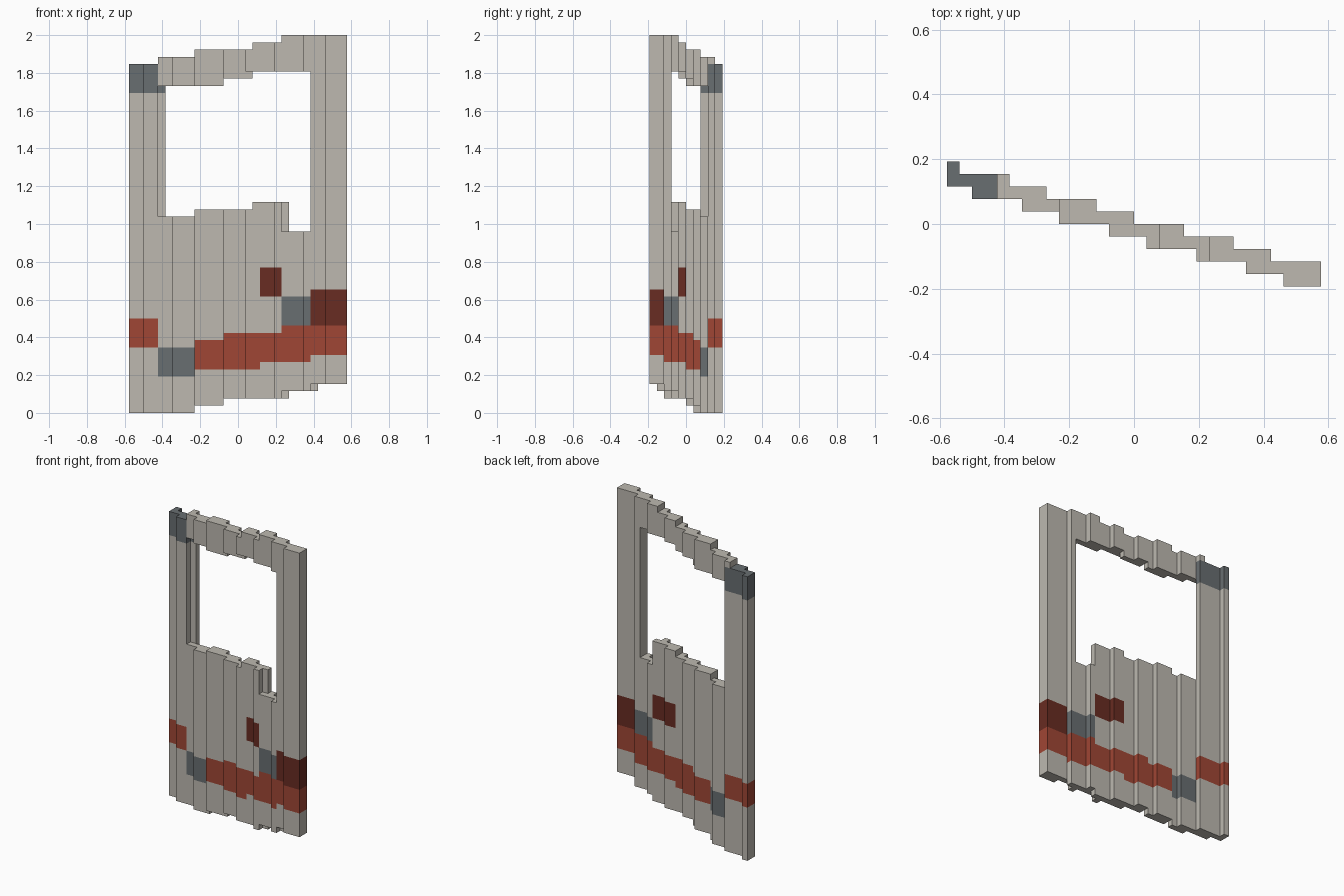
import bpy
import bmesh
from mathutils import Vector

if "Cube" in bpy.data.objects:
    bpy.data.objects.remove(bpy.data.objects["Cube"], do_unlink=True)

# Block grid: 30 wide, 10 deep, 52 high
U = 2 / 52
ORIGIN = Vector((-15 * U, -5 * U, 0))

COLOURS = {
    "pale_metal": (0.51, 0.485, 0.435),
    "slate_grey": (0.14, 0.156, 0.166),
    "brick_red": (0.35, 0.061, 0.035),
    "dark_red": (0.14, 0.025, 0.016),
}

# Column indices where the front and back skins step towards the viewer
FRONT_STEPS = (2, 6, 9, 13, 16, 20, 24, 27)
BACK_STEPS = (1, 5, 8, 12, 15, 19, 23, 26)

# Stepped edges: (start in front skin, start in back skin, height)
TOP = [(0, 0, 48), (4, 4, 49), (9, 9, 50), (17, 17, 51), (21, 21, 52)]
BOTTOM = [(0, 0, 0), (9, 9, 1), (13, 13, 2), (21, 22, 3), (25, 26, 4)]
SILL = [(4, 5, 27), (9, 9, 28), (17, 17, 29), (21, 22, 25)]
LINTEL = [(4, 5, 45), (13, 13, 46), (16, 17, 47)]
WINDOW_END = 25

# Painted areas: part, material, (front start, end), (back start, end), (low, high)
PAINT = [
    ("corner_cap", "slate_grey", (0, 4), (0, 5), (44, 48)),
    ("stripe", "brick_red", (0, 4), (0, 5), (9, 13)),
    ("worn_patches", "slate_grey", (4, 9), (5, 9), (5, 9)),
    ("stripe", "brick_red", (9, 13), (9, 13), (6, 10)),
    ("stripe", "brick_red", (13, 18), (13, 17), (6, 11)),
    ("stripe", "brick_red", (18, 21), (17, 22), (7, 11)),
    ("stripe", "brick_red", (21, 25), (22, 26), (7, 12)),
    ("stripe", "brick_red", (25, 30), (26, 30), (8, 12)),
    ("worn_patches", "slate_grey", (21, 25), (22, 26), (12, 16)),
    ("dark_patches", "dark_red", (25, 30), (26, 30), (12, 17)),
    ("dark_patches", "dark_red", (18, 21), (17, 22), (16, 20)),
]


def make_material(name, colour):
    mat = bpy.data.materials.new(name)
    mat.use_nodes = True
    mat.diffuse_color = (*colour, 1)
    bsdf = next(n for n in mat.node_tree.nodes if n.type == "BSDF_PRINCIPLED")
    bsdf.inputs["Base Color"].default_value = (*colour, 1)
    bsdf.inputs["Roughness"].default_value = 0.8
    return mat


def level(steps, i, skin):
    """Height of a stepped edge at column i, or None before it starts."""
    found = [s[2] for s in steps if i >= s[skin]]
    return found[-1] if found else None


def part_at(i, skin, k):
    for part, mat, front, back, (low, high) in PAINT:
        start, end = (front, back)[skin]
        if start <= i < end and low <= k < high:
            return part, mat
    return "door_panel", "pale_metal"


# Fill the slanted door slab, leaving the window open
cells = {}
for i in range(30):
    front = 8 - sum(i >= s for s in FRONT_STEPS)
    back = 10 - sum(i >= s for s in BACK_STEPS)
    for j in range(front, back):
        skin = 0 if j == front else 1
        sill, lintel = level(SILL, i, skin), level(LINTEL, i, skin)
        for k in range(level(BOTTOM, i, skin), level(TOP, i, skin)):
            if sill is not None and i < WINDOW_END and sill <= k < lintel:
                continue
            cells[i, j, k] = part_at(i, skin, k)


def build_part(part, mat):
    """Skin the outside of one part, then merge its flat areas."""
    bm = bmesh.new()
    for cell, (owner, _) in cells.items():
        if owner != part:
            continue
        for axis in range(3):
            for side in (0, 1):
                near = list(cell)
                near[axis] += 2 * side - 1
                if tuple(near) in cells:
                    continue
                u, v = (axis + 1) % 3, (axis + 2) % 3
                ring = []
                for du, dv in ((0, 0), (1, 0), (1, 1), (0, 1)):
                    p = Vector(cell)
                    p[axis] += side
                    p[u] += du
                    p[v] += dv
                    ring.append(bm.verts.new(p * U + ORIGIN))
                bm.faces.new(ring if side else ring[::-1])
    bmesh.ops.remove_doubles(bm, verts=bm.verts[:], dist=U / 100)
    bmesh.ops.dissolve_limit(bm, angle_limit=0.01, verts=bm.verts[:],
                             edges=bm.edges[:], delimit={"NORMAL"})
    mesh = bpy.data.meshes.new(part)
    bm.to_mesh(mesh)
    bm.free()
    mesh.materials.append(mat)
    obj = bpy.data.objects.new(part, mesh)
    bpy.context.scene.collection.objects.link(obj)


materials = {name: make_material(name, c) for name, c in COLOURS.items()}
for part, mat in sorted(set(cells.values())):
    build_part(part, materials[mat])
